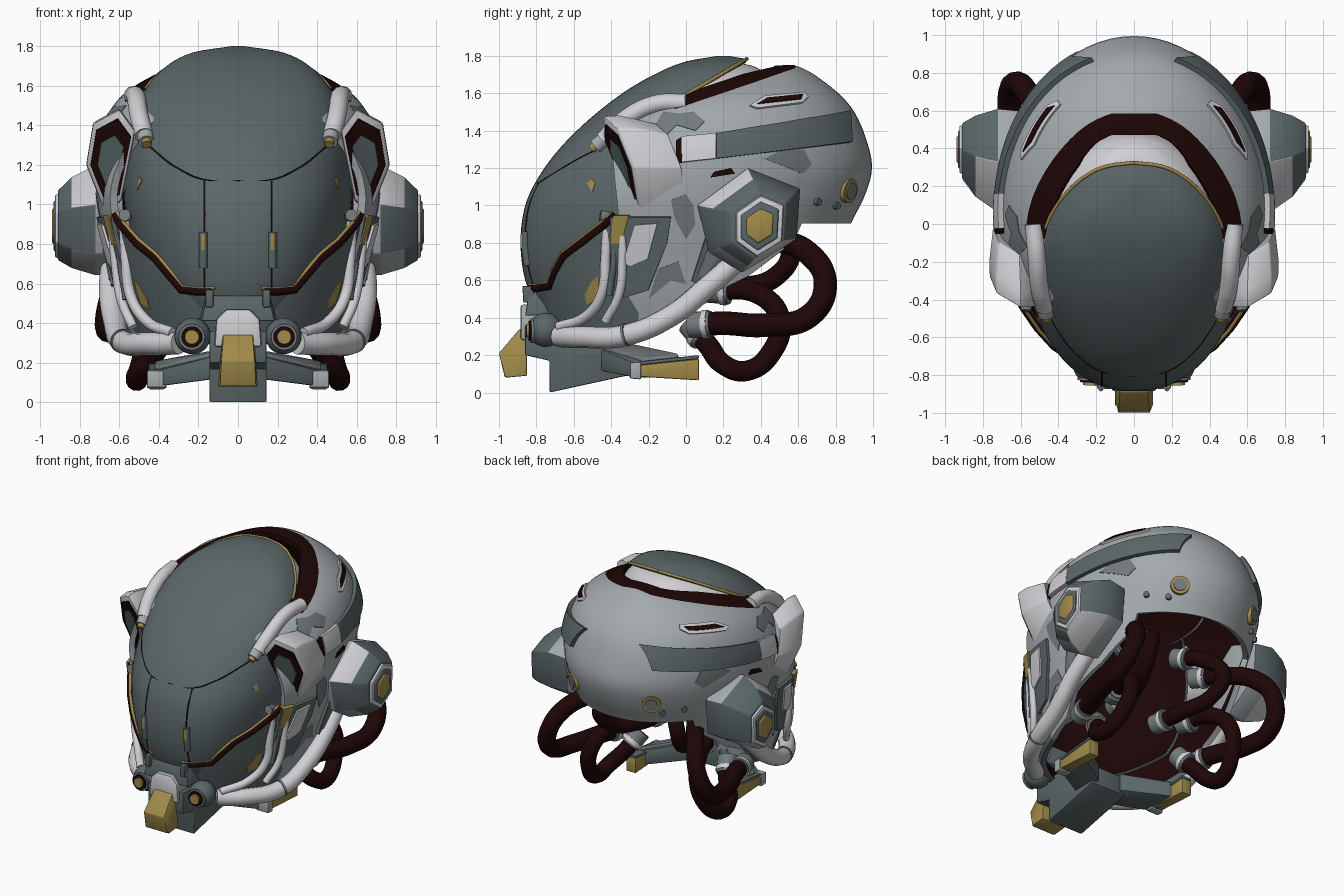
import bpy, bmesh, math
from mathutils import Vector

if "Cube" in bpy.data.objects:
    bpy.data.objects.remove(bpy.data.objects["Cube"])

def material(name, r, g, b):
    m = bpy.data.materials.new(name)
    m.diffuse_color = (r, g, b, 1)
    m.use_nodes = True
    m.node_tree.nodes["Principled BSDF"].inputs["Base Color"].default_value = m.diffuse_color
    return m

LIGHT = material("light_grey", .37, .40, .415)
CAMO = material("mid_grey", .17, .195, .20)
DARK = material("dark_grey", .105, .135, .14)
WHITE = material("off_white", .63, .63, .66)
GOLD = material("dull_gold", .36, .26, .07)
RED = material("dark_red", .013, .0018, .002)

# Egg profiles: z, half width, front y, middle y, back y
HEAD = [(.25, .52, -.72, 0, .6), (.5, .60, -.80, 0, .72), (.7, .645, -.85, 0, .80), (.9, .69, -.865, 0, .88),
        (1.05, .715, -.84, 0, .955), (1.2, .72, -.75, .05, .995), (1.35, .70, -.62, .1, .965),
        (1.5, .63, -.46, .17, .90), (1.6, .52, -.25, .25, .815), (1.7, .32, .05, .38, .685),
        (1.735, .19, .3, .46, .62), (1.75, .03, .52, .55, .58)]
VISOR = [(.45, .40, -.80, -.1, .3), (.6, .48, -.86, -.1, .4), (.8, .54, -.885, -.1, .45), (1.0, .575, -.86, -.1, .5),
         (1.15, .575, -.79, -.1, .5), (1.3, .56, -.68, -.1, .52), (1.45, .53, -.53, -.08, .52),
         (1.6, .455, -.34, -.02, .5), (1.7, .36, -.17, .04, .46), (1.77, .22, 0, .12, .38), (1.8, .03, .17, .2, .23)]

def at(T, z):
    """Smooth interpolation of a profile table at height z."""
    z = min(max(z, T[0][0]), T[-1][0])
    i = next(k for k in range(len(T) - 1) if z <= T[k + 1][0])
    def slope(k, c):
        a, b = T[max(k - 1, 0)], T[min(k + 1, len(T) - 1)]
        return (b[c] - a[c]) / (b[0] - a[0])
    h = T[i + 1][0] - T[i][0]
    t = (z - T[i][0]) / h
    return [(2*t**3 - 3*t*t + 1) * T[i][c] + (3*t*t - 2*t**3) * T[i + 1][c]
            + h * ((t**3 - 2*t*t + t) * slope(i, c) + (t**3 - t*t) * slope(i + 1, c)) for c in (1, 2, 3, 4)]

def power(T):
    return 2.05 if T is HEAD else 2.25

def side_x(T, y, z):
    w, f, c, b = at(T, z)
    u, p = ((y - c) / (b - c), 2.0) if y > c else ((c - y) / (c - f), power(T))
    return w * (1 - min(u, 1) ** p) ** (1 / p)

def front_y(T, x, z):
    w, f, c, b = at(T, z)
    return c - (c - f) * (1 - min(abs(x) / w, 1) ** power(T)) ** (1 / power(T))

def egg(T, z0, scale=1, nz=44, na=72):
    bm, rings = bmesh.new(), []
    for i in range(nz):
        z = z0 + (T[-1][0] - z0) * math.sin(i / (nz - 1) * math.pi / 2)
        w, f, c, b = at(T, z)
        ring = []
        for k in range(na):
            s, co = math.sin(2 * math.pi * k / na), math.cos(2 * math.pi * k / na)
            e = 1 if co > 0 else 2 / power(T)
            x = math.copysign(abs(s) ** e, s) * w
            y = c + math.copysign(abs(co) ** e, co) * (b - c if co > 0 else c - f)
            ring.append(bm.verts.new((x * scale, y * scale, z * (1 if scale == 1 else .985))))
        rings.append(ring)
    for r, q in zip(rings, rings[1:]):
        for k in range(na):
            bm.faces.new((r[k], q[k], q[k - 1], r[k - 1]))
    bm.faces.new(rings[-1])
    bmesh.ops.recalc_face_normals(bm, faces=bm.faces)
    return bm

def cut(bm, co, no):
    bmesh.ops.bisect_plane(bm, geom=bm.verts[:] + bm.edges[:] + bm.faces[:], plane_co=co, plane_no=no, dist=1e-5)

def region(bm, poly):
    """Cut a side-view outline into the mesh and return the faces inside it."""
    pairs = list(zip(poly, poly[1:] + poly[:1]))
    for (a, b), (c, d) in pairs:
        cut(bm, (0, a, b), (0, d - b, a - c))
    def inside(y, z):
        return sum((b > z) != (d > z) and y < (c - a) * (z - b) / (d - b) + a for (a, b), (c, d) in pairs) % 2
    return [f for f in bm.faces if inside(*f.calc_center_median()[1:])]

def carve(bm, poly):
    bmesh.ops.delete(bm, geom=region(bm, poly), context='FACES')

def finish(name, data, mats, mirror=True, thick=0, offset=-1, inner=0, angle=35, bevel=0):
    if isinstance(data, bmesh.types.BMesh):
        bm, data = data, bpy.data.meshes.new(name)
        bm.to_mesh(data)
        bm.free()
    ob = bpy.data.objects.new(name, data)
    bpy.context.collection.objects.link(ob)
    for m in mats:
        data.materials.append(m)
    if thick:
        s = ob.modifiers.new("thickness", 'SOLIDIFY')
        s.thickness, s.offset, s.material_offset = thick, offset, inner
    if bevel:
        b = ob.modifiers.new("bevel", 'BEVEL')
        b.width, b.segments = bevel, 2
    bpy.ops.object.select_all(action='DESELECT')
    ob.select_set(True)
    bpy.context.view_layer.objects.active = ob
    bpy.ops.object.convert(target='MESH')
    ob = bpy.context.view_layer.objects.active
    if mirror:
        ob.modifiers.new("mirror", 'MIRROR').use_mirror_merge = False
        bpy.ops.object.convert(target='MESH')
    bpy.ops.object.shade_smooth_by_angle(angle=math.radians(angle))

def panel(name, poly, t, mat, T=HEAD):
    """Plate with a side-view outline, wrapped on the egg surface."""
    bm = bmesh.new()
    bm.faces.new([bm.verts.new((0, y, z)) for y, z in poly])
    for i in range(-25, 50):
        cut(bm, (0, i * .04, 0), (0, 1, 0))
        cut(bm, (0, 0, i * .04), (0, 0, 1))
    for v in bm.verts:
        v.co.x = side_x(T, v.co.y, v.co.z)
    bm.normal_update()
    if sum(f.normal.x for f in bm.faces) < 0:
        bmesh.ops.reverse_faces(bm, faces=bm.faces[:])
    finish(name, bm, [mat], thick=2 * t, offset=0)

def tube(name, pts, r, mat, mirror=True, smooth=True):
    cu = bpy.data.curves.new(name, 'CURVE')
    cu.dimensions, cu.bevel_depth, cu.bevel_resolution, cu.use_fill_caps = '3D', r, 4, True
    sp = cu.splines.new('BEZIER')
    sp.bezier_points.add(len(pts) - 1)
    for b, p in zip(sp.bezier_points, pts):
        b.co = p
        b.handle_left_type = b.handle_right_type = 'AUTO' if smooth else 'VECTOR'
    finish(name, cu, [mat], mirror, angle=50)

def loft(name, loops, mats, mirror=True, bevel=.008, pick=lambda band, k: band):
    bm = bmesh.new()
    rows = [[bm.verts.new(p) for p in l] for l in loops]
    n = len(rows[0])
    for i, (a, b) in enumerate(zip(rows, rows[1:])):
        for k in range(n):
            bm.faces.new((a[k - 1], a[k], b[k], b[k - 1])).material_index = pick(i, k)
    bm.faces.new(rows[0])
    bm.faces.new(rows[-1]).material_index = len(mats) - 1
    bmesh.ops.recalc_face_normals(bm, faces=bm.faces)
    finish(name, bm, mats, mirror, bevel=bevel)

def slab(name, poly, x0, x1, mat, mirror=True):
    loft(name, [[(x, y, z) for y, z in poly] for x in (x0, x1)], [mat], mirror, pick=lambda b, k: 0)

def disc(name, p, d, r, h, mat):
    bm = bmesh.new()
    M = Vector(d).to_track_quat('Z', 'Y').to_matrix().to_4x4()
    M.translation = p
    bmesh.ops.create_cone(bm, cap_ends=True, segments=24, radius1=r, radius2=r, depth=h, matrix=M)
    finish(name, bm, [mat])

# Outer shell with visor opening, red rim band and dark lower face
bm = egg(HEAD, .25)
carve(bm, [(.47, 1.742), (.31, 1.705), (-.06, 1.58), (-.41, 1.43), (-.36, .93), (-.43, .9), (-.66, .72), (-.72, .57), (-1.1, .55), (-1.1, 2), (.47, 2)])
carve(bm, [(1.1, .905), (.62, .905), (.57, .8), (.33, .62), (.08, .5), (-.05, .36), (-.3, .3), (-1, .29), (-1, 0), (1.1, 0)])
for f in region(bm, [(.4, 1.8), (.585, 1.8), (.585, 1.735), (.34, 1.65), (-.06, 1.515), (-.09, 1.6)]):
    f.material_index = 2
for f in region(bm, [(-.36, .95), (-.36, .6), (-.25, .42), (-.3, .2), (-1, .2), (-1, .95)]):
    f.material_index = 3
for f in bm.faces:
    f.material_index = {0: 0, 2: 2, 3: 4}[f.material_index]
finish("shell", bm, [LIGHT, RED, RED, RED, DARK, RED], False, thick=.04, inner=1)

# Visor, its rear gold edge and the pale liner behind it
bm = egg(VISOR, .45)
carve(bm, [(.37, 1.81), (-.12, 1.52), (-.12, .2), (1, .2), (1, 1.81)])
finish("visor", bm, [DARK, RED], False, thick=.02, inner=1)
finish("liner", egg(VISOR, 1.42, .96), [WHITE, RED], False, thick=.02, inner=1)
edge = [(y, 1.81 - (.37 - y) * .592) for y in (.325, .3, .25, .17, .06, -.08)]
tube("visor_rear_trim", [(side_x(VISOR, y, z), y, z) for y, z in edge], .01, GOLD)

# Visor seams, clips and worn marks
seam = [(0, 1.12), (.17, 1.125), (.3, 1.18), (.42, 1.27), (.5, 1.35)]
tube("visor_seam", [(x, front_y(VISOR, x, z) + .003, z) for x, z in seam], .004, RED)
tube("visor_split", [(.17, front_y(VISOR, .17, z) + .002, z) for z in (1.12, 1, .85, .7, .58)], .005, RED)
tube("clip", [(.175, front_y(VISOR, .175, z) - .002, z) for z in (.86, .77, .68)], .022, DARK)
tube("clip_light", [(.175, front_y(VISOR, .175, z) - .016, z) for z in (.85, .81, .77)], .013, GOLD)
panel("visor_mark", [(-.53, 1.12), (-.5, 1.14), (-.485, 1.12), (-.5, 1.07)], .004, GOLD, VISOR)

# Lower visor trim in red and gold
trim = [(-.38, .945), (-.44, .89), (-.55, .805), (-.65, .73), (-.70, .64), (-.725, .57), (-.79, .56), (-.825, .56)]
trim = [(max(side_x(HEAD, y, z), side_x(VISOR, y, z)), y, z) for y, z in trim]
tube("visor_gap", [(x - .012, y, z) for x, y, z in trim], .022, RED, smooth=False)
tube("visor_gold_line", [(x - .02, y - .013, z + .017) for x, y, z in trim], .009, GOLD, smooth=False)

# Panels and paint patches on the shell sides
panel("side_stripe", [(.16, 1.25), (.87, 1.335), (.86, 1.495), (.16, 1.38)], .028, DARK)
panel("stripe_head", [(-.02, 1.23), (.16, 1.25), (.16, 1.38), (-.02, 1.36)], .03, WHITE)
panel("stripe_slot", [(-.05, 1.22), (-.02, 1.23), (-.02, 1.36), (-.05, 1.34)], .025, RED)
panel("vent_rim", [(.34, 1.53), (.38, 1.515), (.62, 1.545), (.65, 1.575), (.63, 1.6), (.42, 1.58)], .012, WHITE)
panel("vent_slot", [(.38, 1.535), (.61, 1.56), (.62, 1.585), (.43, 1.565)], .018, RED)
panel("camo_front", [(-.17, 1.42), (-.1, 1.38), (-.05, 1.43), (.05, 1.4), (.1, 1.45), (.04, 1.5), (-.04, 1.49), (-.12, 1.5)], .004, CAMO)
panel("camo_rear", [(.42, 1.25), (.55, 1.2), (.62, 1.17), (.67, 1.22), (.63, 1.3), (.5, 1.29)], .004, CAMO)
panel("camo_mid", [(-.06, .93), (.0, .82), (.05, .9), (.04, 1.0), (0, 1.06), (-.08, 1.03)], .004, CAMO)
panel("camo_low", [(-.2, .5), (-.08, .6), (0, .58), (-.04, .7), (-.15, .66)], .004, CAMO)
panel("pod_notch", [(.13, 1.15), (.26, 1.17), (.24, 1.2), (.15, 1.18)], .01, RED)
panel("cheek_plate", [(-.4, .94), (-.08, .94), (-.1, .8), (-.2, .55), (-.33, .51), (-.4, .6)], .02, DARK)
panel("cheek_inlay", [(-.27, .9), (-.15, .91), (-.2, .72), (-.29, .68), (-.33, .7)], .032, WHITE)
panel("cheek_gold", [(-.38, .95), (-.3, .95), (-.34, .8), (-.40, .8)], .026, GOLD)
panel("cheek_rust", [(-.54, .52), (-.5, .6), (-.47, .62), (-.47, .5), (-.53, .47)], .004, GOLD)
panel("jaw_plate", [(.03, .6), (.1, .82), (.17, .85), (.21, .74), (.08, .57)], .02, DARK)
panel("jaw_inlay", [(.06, .63), (.12, .79), (.16, .81), (.18, .74), (.09, .62)], .026, CAMO)

# Temple pads with hexagonal windows
HEX = [(.52, 1.37), (.6, 1.48), (.73, 1.41), (.765, 1.2), (.67, .96), (.59, 1.02)]
def hexagon(s, dy):
    pts = [(.645 + (x - .645) * s, 1.2 + (z - 1.2) * s) for x, z in HEX]
    return [(x, -.43 + (1.37 - z) * .33 + (x - .55) * .42 + dy, z) for x, z in pts]
loft("temple_pad", [hexagon(1, 0), hexagon(1.02, .09), hexagon(.86, .27)], [WHITE, LIGHT, LIGHT], bevel=.012, pick=lambda b, k: 0)
loft("window_frame", [hexagon(.85, .01), hexagon(.83, -.008)], [RED], bevel=0, pick=lambda b, k: 0)
loft("window", [hexagon(.55, 0), hexagon(.53, -.015)], [DARK], bevel=0, pick=lambda b, k: 0)
tube("temple_arm", [(.53, .0, 1.55), (.515, -.17, 1.54), (.50, -.34, 1.45), (.475, -.44, 1.35)], .048, WHITE)
disc("temple_arm_collar", (.467, -.46, 1.335), (-.1, -.7, -.6), .04, .06, LIGHT)
disc("temple_arm_tip", (.462, -.49, 1.315), (-.1, -.7, -.6), .024, .04, GOLD)
disc("hinge_peg", (.57, -.43, .94), (.1, -1, .2), .03, .06, CAMO)

# Faceted ear pods
OUT = [(.06, 1.0), (.33, 1.2), (.61, 1.09), (.59, .82), (.3, .64), (.12, .75)]
INN = [(.27, .96), (.4, 1.05), (.52, 1.0), (.51, .81), (.38, .73), (.27, .81)]
def pod(x, t, s=1):
    return [(x, .395 + ((a[0] * (1 - t) + b[0] * t) - .395) * s, .89 + ((a[1] * (1 - t) + b[1] * t) - .89) * s) for a, b in zip(OUT, INN)]
loft("ear_pod", [pod(.58, .15), pod(.72, 0), pod(.84, .4), pod(.91, .85)], [LIGHT, WHITE, DARK, DARK],
     pick=lambda b, k: (2 if k == 3 else 0) if b == 0 else (1 if k in (1, 4) else 0 if k == 5 else 2) if b == 1 else 1 if k == 4 else 2)
loft("pod_rim", [pod(.88, 1, 1.08), pod(.925, 1)], [WHITE, WHITE])
loft("pod_cap", [pod(.91, 1, .85), pod(.932, 1, .8)], [DARK, DARK])
loft("pod_gold", [pod(.92, 1, .62), pod(.94, 1, .55)], [GOLD, GOLD])

# Rear bolts
disc("rear_bolt_ring", (.315, .86, 1.08), (.55, .83, -.15), .065, .05, GOLD)
disc("rear_bolt", (.318, .865, 1.08), (.55, .83, -.15), .045, .055, CAMO)
for y, z in ((.8, 1.0), (.7, 1.02)):
    disc("rear_stud", (side_x(HEAD, y, z), y, z), (.7, .7, -.1), .02, .04, DARK)

# White jaw pipe and cheek frame tubes
tube("jaw_pipe", [(.3, -.68, .30), (.45, -.55, .295), (.58, -.33, .305), (.625, -.08, .41), (.645, .12, .57), (.63, .3, .73)], .058, WHITE)
tube("cheek_tube", [(.575, -.42, .92), (.565, -.43, .72), (.54, -.45, .53), (.46, -.53, .41), (.33, -.68, .35)], .028, WHITE)
tube("cheek_tube_outer", [(.635, -.34, .92), (.62, -.34, .72), (.59, -.36, .52), (.53, -.43, .38)], .024, WHITE)
tube("cheek_tube_gap", [(.605, -.385, .92), (.595, -.385, .72), (.565, -.41, .52)], .018, DARK)
disc("pipe_cuff", (.585, -.32, .31), (.4, 1, .25), .062, .015, CAMO)

# Snout, chin and eye lamps
slab("chin", [(-.86, .36), (-.86, .2), (-.73, .17), (-.73, 0), (-.27, .1), (-.27, .24), (-.5, .32)], -.145, .145, DARK, False)
loft("nose_brace", [[(-a, y, z), (a, y, z), (a * .85, y + .02, z + .13), (-a * .85, y + .02, z + .13)]
                    for a, y, z in ((.2, -.68, .42), (.185, -.86, .41))], [DARK], False, pick=lambda b, k: 0)
slab("brace_prong", [(-.80, .48), (-.87, .48), (-.875, .57), (-.82, .57)], .125, .165, DARK)
loft("nose", [[(x, y, z) for x, z in ((-.12, .28), (.12, .28), (.11, .42), (.06, .47), (-.06, .47), (-.11, .42))]
              for y in (-.75, -.885)], [LIGHT, WHITE], False, .015)
loft("snout", [[(-a, y, z), (a, y, z), (b, y2, z2), (-b, y2, z2)] for a, y, z, b, y2, z2 in
               ((.10, -.85, .09, .08, -.85, .35), (.10, -.96, .08, .075, -.89, .34), (.085, -.97, .085, .085, -1.0, .21))],
     [GOLD, GOLD], False, .006)
bm = bmesh.new()
bmesh.ops.create_uvsphere(bm, u_segments=24, v_segments=14, radius=.092)
bmesh.ops.translate(bm, verts=bm.verts, vec=(.23, -.75, .335))
finish("eye_housing", bm, [DARK])
for nm, r, y, m in (("eye_rim", .066, -.805, CAMO), ("eye_ring", .054, -.815, RED), ("eye_lamp", .036, -.83, GOLD)):
    disc(nm, (.232, y, .33), (.05, -1, 0), r, .05, m)

# Chin wings with gold bars
loft("wing", [[(.1, -.48, .24), (.1, -.25, .25), (.1, -.25, .12), (.1, -.48, .12)],
              [(.41, -.28, .16), (.41, -.02, .19), (.41, -.02, .08), (.41, -.28, .08)]], [DARK])
loft("wing_stripe", [[(.14, -.44, .25), (.14, -.28, .26), (.14, -.28, .2), (.14, -.44, .2)],
                     [(.42, -.22, .18), (.42, -.04, .21), (.42, -.04, .15), (.42, -.22, .13)]], [CAMO])
slab("wing_bar", [(-.26, .085), (.07, .065), (.07, .18), (-.26, .145)], .37, .45, GOLD)
slab("wing_bar_top", [(-.26, .145), (.07, .18), (.07, .2), (-.26, .165)], .365, .452, DARK)
slab("wing_cap", [(-.3, .075), (-.24, .07), (-.24, .165), (-.3, .16)], .36, .46, LIGHT)

# Hanging hoses and their connectors
HOSES = [[(.5, .02, .36), (.55, .2, .37), (.63, .42, .36), (.66, .66, .41), (.62, .745, .58), (.54, .66, .74), (.4, .45, .82), (.3, .25, .85)],
         [(.36, .02, .37), (.42, .12, .25), (.5, .2, .15), (.51, .32, .115), (.48, .46, .22), (.44, .5, .4), (.38, .38, .53), (.3, .12, .55)],
         [(.18, .0, .55), (.22, .25, .56), (.3, .48, .62), (.32, .56, .76), (.22, .45, .88), (.15, .25, .95)]]
for i, pts in enumerate(HOSES):
    tube("hose_%d" % i, pts, (.063, .056, .054)[i], RED)
    for j, (a, b) in enumerate(((pts[0], pts[1]), (pts[-1], pts[-2]))):
        d = (Vector(b) - Vector(a)).normalized()
        p = Vector(a) + d * .06
        disc("hose_cuff_%d_%d" % (i, j), p, d, .07, .12, CAMO)
        disc("hose_band_%d_%d" % (i, j), p + d * .03, d, .077, .03, WHITE)
